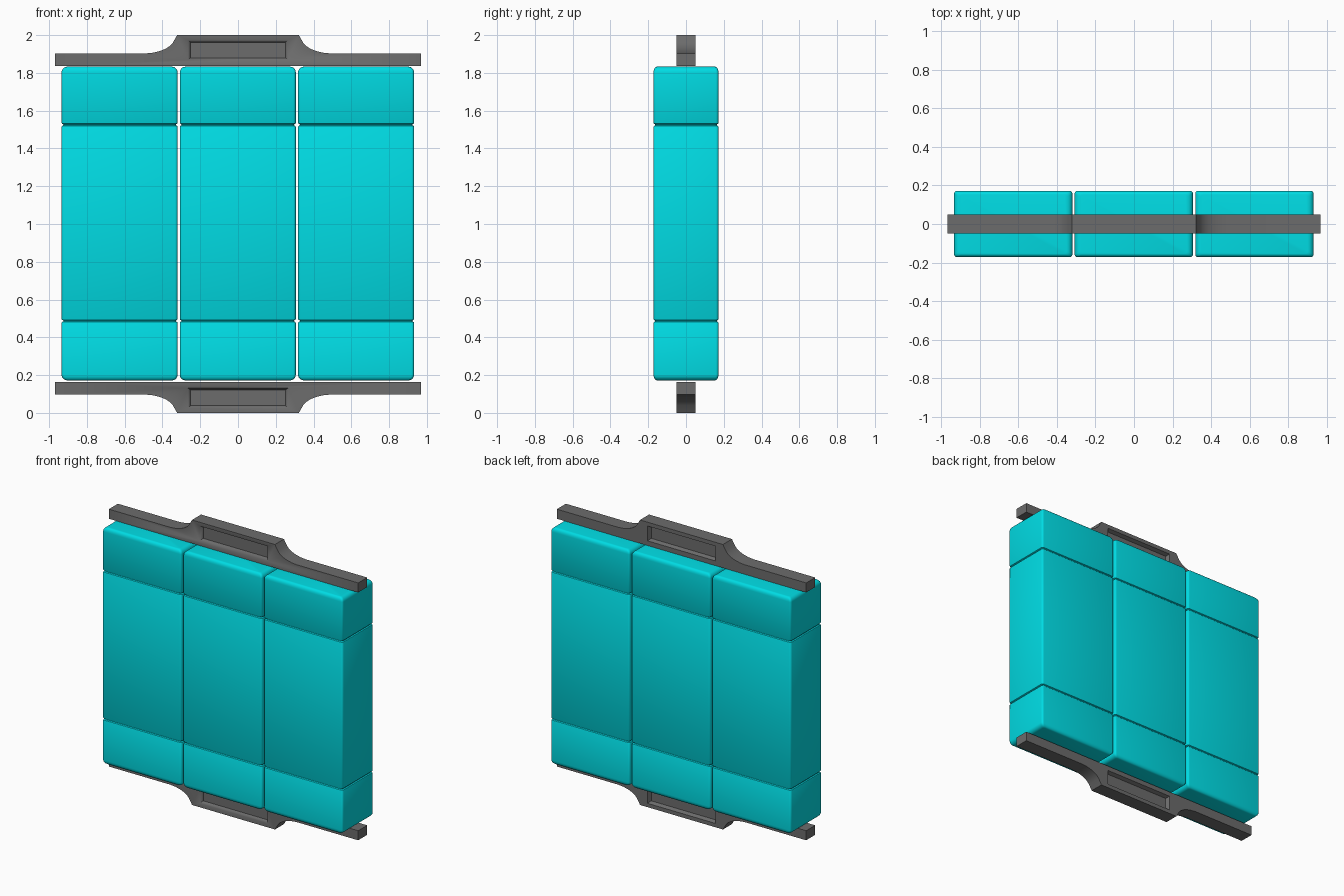
import bpy, bmesh, math

if "Cube" in bpy.data.objects:
    bpy.data.objects.remove(bpy.data.objects["Cube"])

teal = bpy.data.materials.new("cyan")
teal.diffuse_color = (0.0, 0.72, 0.78, 1)
teal.use_nodes = True
teal.node_tree.nodes["Principled BSDF"].inputs["Base Color"].default_value = teal.diffuse_color
grey = bpy.data.materials.new("dark_grey")
grey.diffuse_color = (0.15, 0.15, 0.15, 1)
grey.use_nodes = True
grey.node_tree.nodes["Principled BSDF"].inputs["Base Color"].default_value = grey.diffuse_color


def finish(name, bm, mat, angle=30):
    bmesh.ops.recalc_face_normals(bm, faces=bm.faces)
    me = bpy.data.meshes.new(name)
    bm.to_mesh(me)
    bm.free()
    ob = bpy.data.objects.new(name, me)
    bpy.context.collection.objects.link(ob)
    if mat:
        me.materials.append(mat)
    bpy.ops.object.select_all(action='DESELECT')
    ob.select_set(True)
    bpy.context.view_layer.objects.active = ob
    bpy.ops.object.shade_smooth_by_angle(angle=math.radians(angle))
    return ob


def ring(bm, cx, hx, hy, r, z, n=4):
    # rounded rectangle section
    vs = []
    for k, (sx, sy) in enumerate([(1, 1), (-1, 1), (-1, -1), (1, -1)]):
        for i in range(n + 1):
            a = math.pi / 2 * (k + i / n)
            vs.append(bm.verts.new((cx + sx * (hx - r) + r * math.cos(a),
                                    sy * (hy - r) + r * math.sin(a), z)))
    return vs


def column(name, cx):
    # rounded top and bottom, with two shallow grooves around the body
    lo, hi, hx, hy = 0.172, 1.833, 0.307, 0.172
    end = []
    for i in range(6):
        a = math.pi / 2 * i / 5
        c = 1 - math.sin(a)
        end.append((0.03 * (1 - math.cos(a)), 0.03 * c, 0.018 * c))
    secs = [(lo + dz, ix, iy) for dz, ix, iy in end]
    for g in (0.487, 1.525):
        secs += [(g + dz, d, d) for dz, d in
                 ((-0.011, 0), (-0.006, 0.002), (-0.002, 0.009),
                  (0.002, 0.009), (0.006, 0.002), (0.011, 0))]
    secs += [(hi - dz, ix, iy) for dz, ix, iy in reversed(end)]
    bm = bmesh.new()
    rings = [ring(bm, cx, hx - ix, hy - iy, 0.014, z) for z, ix, iy in secs]
    for a, b in zip(rings, rings[1:]):
        for i in range(len(a)):
            j = (i + 1) % len(a)
            bm.faces.new((a[i], a[j], b[j], b[i]))
    bm.faces.new(rings[0])
    bm.faces.new(rings[-1])
    finish(name, bm, teal)


def handle(name, s):
    # half profile: height from the middle of the model
    half = [(0.968, 0.836), (0.968, 0.903), (0.49, 0.903), (0.45, 0.907),
            (0.415, 0.915), (0.385, 0.927), (0.362, 0.942), (0.345, 0.960),
            (0.322, 1.0)]
    pts = half + [(-x, z) for x, z in reversed(half)]
    bm = bmesh.new()
    f = bm.faces.new([bm.verts.new((x, -0.05, 1 + s * z)) for x, z in pts])
    ext = bmesh.ops.extrude_face_region(bm, geom=[f])
    bmesh.ops.translate(bm, vec=(0, 0.1, 0),
                        verts=[v for v in ext['geom'] if isinstance(v, bmesh.types.BMVert)])
    ob = finish(name, bm, grey)

    # tapered recess on both faces
    for side in (-1, 1):
        bm = bmesh.new()
        loops = []
        for y, hx, hz in ((0.025, 0.252, 0.041), (0.075, 0.276, 0.063)):
            loops.append([bm.verts.new((a * hx, side * y, 1 + s * 0.921 + b * hz))
                          for a, b in ((-1, -1), (1, -1), (1, 1), (-1, 1))])
        for l in loops:
            bm.faces.new(l)
        for i in range(4):
            j = (i + 1) % 4
            bm.faces.new((loops[0][i], loops[0][j], loops[1][j], loops[1][i]))
        cutter = finish("recess_cutter", bm, None)
        cutter.hide_render = True
        mod = ob.modifiers.new("recess", 'BOOLEAN')
        mod.operation = 'DIFFERENCE'
        mod.solver = 'EXACT'
        mod.object = cutter
        bpy.context.view_layer.objects.active = ob
        bpy.ops.object.modifier_apply(modifier=mod.name)
        bpy.data.objects.remove(cutter)


for name, cx in (("left", -0.627), ("middle", -0.001), ("right", 0.625)):
    column(name + "_panel", cx)
handle("top_handle", 1)
handle("bottom_handle", -1)
